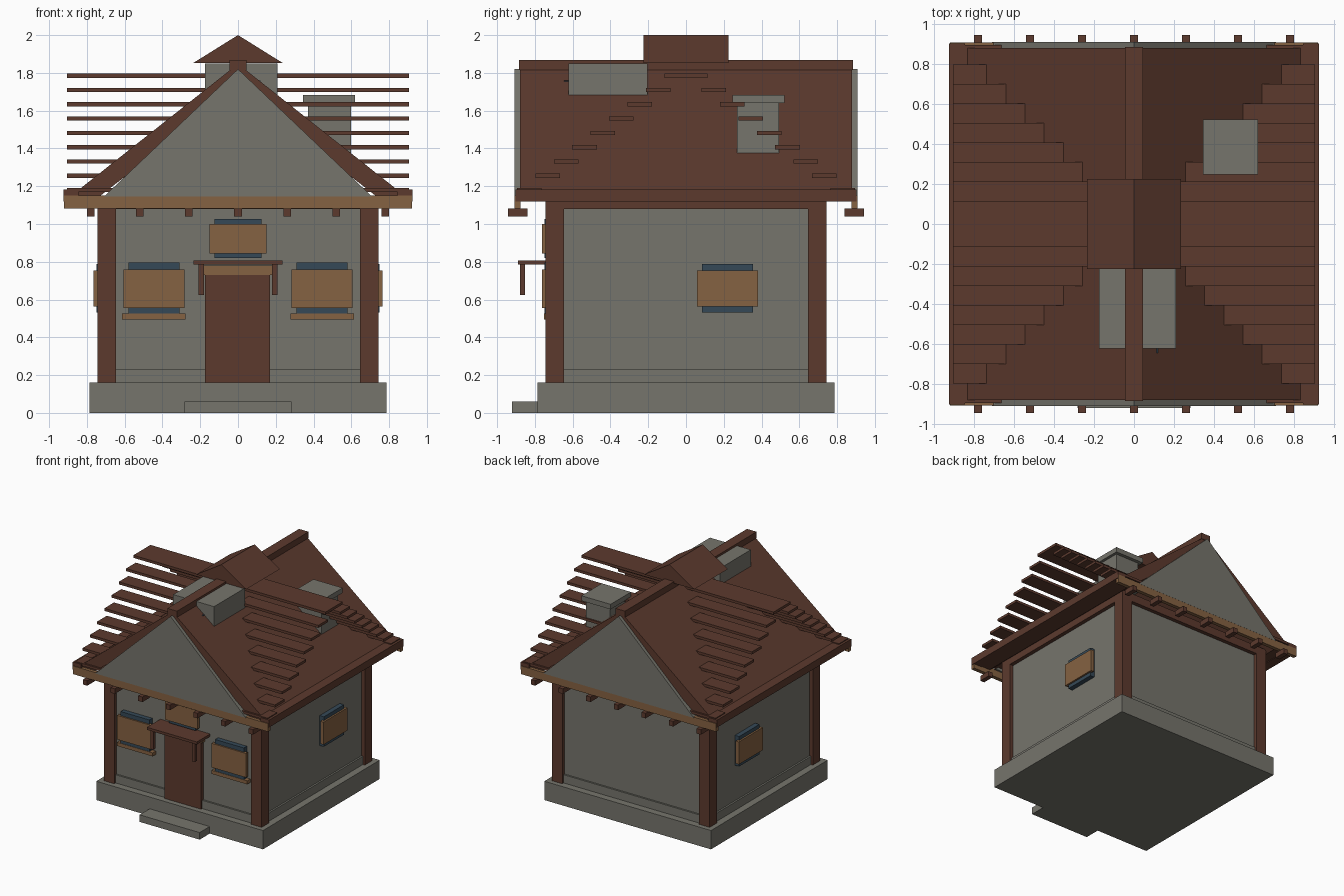
import bpy, bmesh

if "Cube" in bpy.data.objects:
    bpy.data.objects.remove(bpy.data.objects["Cube"])


def material(name, rgb):
    m = bpy.data.materials.new(name)
    m.diffuse_color = (*rgb, 1)
    m.use_nodes = True
    m.node_tree.nodes["Principled BSDF"].inputs["Base Color"].default_value = m.diffuse_color
    return m


BROWN = material("dark brown wood", (0.107, 0.042, 0.027))
TAN = material("tan wood", (0.235, 0.122, 0.054))
GREY = material("grey stone", (0.180, 0.176, 0.150))
BLUE = material("blue glass", (0.036, 0.066, 0.095))


def add(name, bm, mat):
    bmesh.ops.recalc_face_normals(bm, faces=bm.faces)
    me = bpy.data.meshes.new(name)
    bm.to_mesh(me)
    bm.free()
    me.materials.append(mat)
    ob = bpy.data.objects.new(name, me)
    bpy.context.collection.objects.link(ob)
    return ob


def box(name, mat, x, y, z):
    """Box from (min, max) ranges on each axis."""
    bm = bmesh.new()
    bmesh.ops.create_cube(bm, size=1)
    for v in bm.verts:
        v.co = [r[0] if c < 0 else r[1] for c, r in zip(v.co, (x, y, z))]
    return add(name, bm, mat)


def prism(name, mat, profile, y0, y1):
    """Extrude an x-z profile along y."""
    bm = bmesh.new()
    f = bm.faces.new([bm.verts.new((x, y0, z)) for x, z in profile])
    ext = bmesh.ops.extrude_face_region(bm, geom=[f])["geom"]
    bmesh.ops.translate(bm, vec=(0, y1 - y0, 0),
                        verts=[v for v in ext if isinstance(v, bmesh.types.BMVert)])
    return add(name, bm, mat)


def span(c, h):
    return (c - h, c + h)


def side(s, a, b):
    return tuple(sorted((s * a, s * b)))


# Base and walls
box("foundation", GREY, span(0, .785), span(0, .785), (0, .16))
box("front_step", GREY, span(0, .283), (-.92, -.78), (0, .06))
box("walls", GREY, span(0, .71), span(0, .71), (.16, 1.09))
box("skirt_front_back", GREY, span(0, .66), span(0, .725), (.16, .23))
box("skirt_sides", GREY, span(0, .725), span(0, .66), (.16, .23))
for sx in (-1, 1):
    for sy in (-1, 1):
        box("corner_post", BROWN, side(sx, .645, .743), side(sy, .645, .743), (.16, 1.08))
box("top_plate", BROWN, span(0, .743), span(0, .743), (1.08, 1.15))

# Door with lintel and canopy
box("door", BROWN, (-.175, .17), (-.74, -.70), (.16, .73))
box("door_lintel", TAN, span(0, .185), (-.745, -.70), (.73, .78))
box("door_canopy", BROWN, span(0, .235), (-.89, -.70), (.785, .807))
for s in (-1, 1):
    box("canopy_bracket", BROWN, span(s * .195, .014), (-.88, -.853), (.625, .787))

# Front windows
for s in (-1, 1):
    c = s * .445
    box("front_window", BLUE, span(c, .135), (-.75, -.69), (.525, .795))
    box("front_shutter", TAN, span(c, .162), (-.762, -.735), (.555, .76))
    box("window_sill", TAN, span(c, .168), (-.753, -.70), (.495, .525))
box("upper_window", BLUE, span(0, .125), (-.75, -.69), (.82, 1.027))
box("upper_shutter", TAN, span(0, .152), (-.762, -.735), (.845, 1.0))

# Side windows
for s in (-1, 1):
    box("side_window", BLUE, side(s, .69, .75), span(.22, .136), (.532, .787))
    box("side_shutter", TAN, side(s, .735, .765), span(.22, .162), (.563, .755))

# Roof slopes, gables and eaves
prism("roof", BROWN, [(-.87, 1.16), (0, 1.848), (.87, 1.16), (.87, 1.125),
                      (.76, 1.125), (0, 1.72), (-.76, 1.125), (-.87, 1.125)], -.88, .88)
box("ridge_cap", BROWN, span(0, .045), span(0, .885), (1.815, 1.868))
for s in (-1, 1):
    prism("gable_panel", GREY, [(-.71, 1.145), (0, 1.82), (.71, 1.145)],
          *side(s, .86, .908))
    box("gable_fascia", TAN, span(0, .92), side(s, .875, .907), (1.083, 1.152))
    box("eave_beam", BROWN, side(s, .845, .925), span(0, .902), (1.12, 1.183))
    for i in range(-3, 4):
        box("rafter_tail", BROWN, span(i * .26, .02), side(s, .84, .943), (1.04, 1.083))
    # Roof boards running across, stepping down towards each gable
    for i in range(9):
        box("roof_board", BROWN, span(0, .905), span(s * (.05 + .0975 * i), .065),
            span(1.785 - .0757 * i, .011))

# Ridge cap roof, dormer box and chimney
prism("cupola_roof", BROWN, [(-.236, 1.853), (0, 2.0), (.236, 1.853)], -.225, .225)
box("dormer", GREY, (-.175, .21), (-.622, -.205), (1.663, 1.85))
box("dormer_window", BLUE, (-.085, .12), (-.645, -.61), (1.62, 1.76))
box("chimney", GREY, (.37, .597), (.27, .493), (1.37, 1.65))
box("chimney_cap", GREY, (.345, .62), (.247, .522), (1.64, 1.683))
